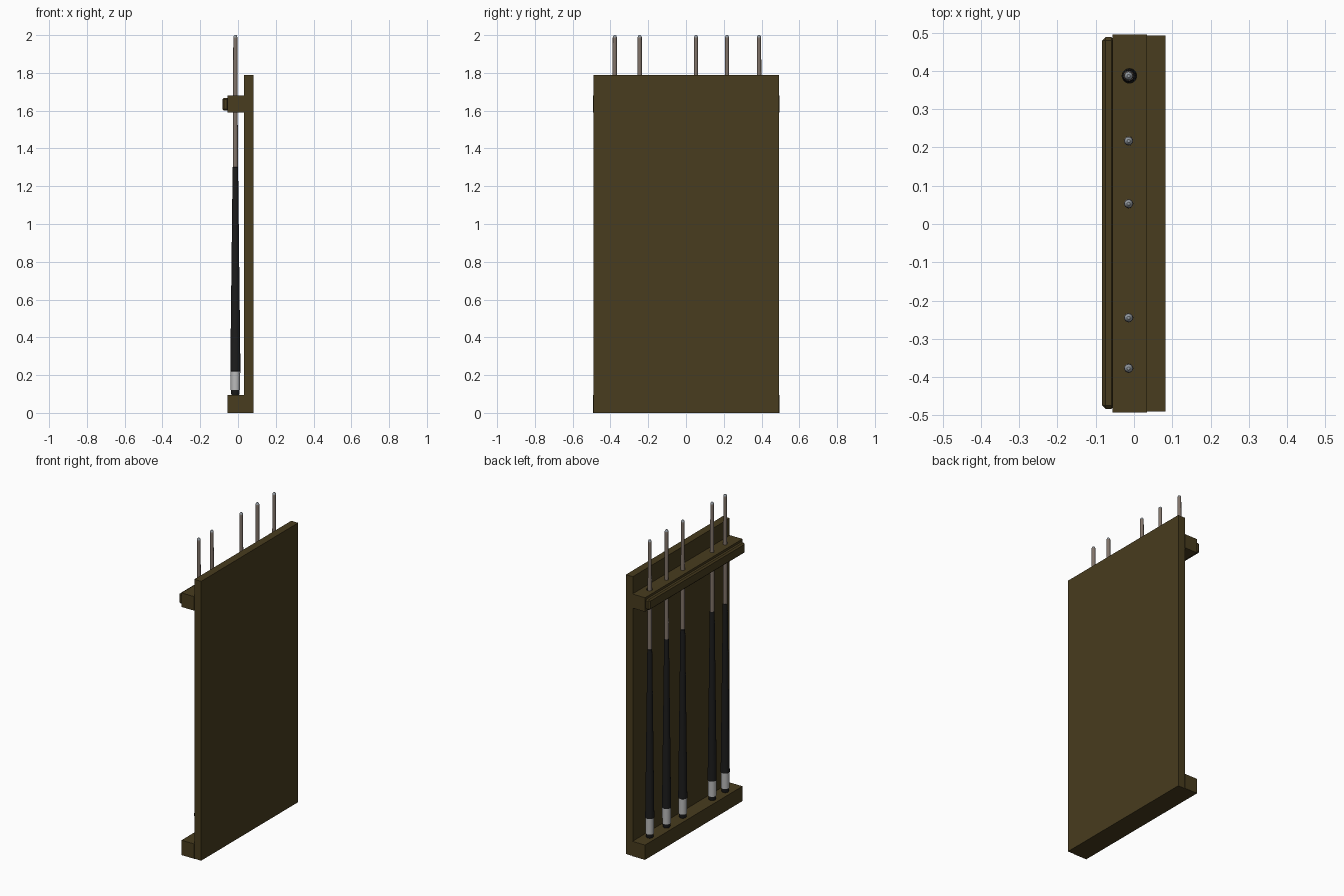
import bpy, bmesh, math

if "Cube" in bpy.data.objects:
    bpy.data.objects.remove(bpy.data.objects["Cube"])


def material(name, rgb):
    m = bpy.data.materials.new(name)
    m.diffuse_color = (*rgb, 1)
    m.use_nodes = True
    m.node_tree.nodes["Principled BSDF"].inputs["Base Color"].default_value = m.diffuse_color
    return m


WOOD = material("dark_wood", (0.065, 0.045, 0.013))
BLACK = material("black_grip", (0.012, 0.012, 0.012))
WHITE = material("pale_ring", (0.5, 0.5, 0.5))
SHAFT = material("shaft_wood", (0.22, 0.175, 0.145))
TIP = material("tip_grey", (0.3, 0.33, 0.36))


def box(name, x, y, z, mat=WOOD, bevel=0):
    bpy.ops.mesh.primitive_cube_add(
        size=1, location=[(a + b) / 2 for a, b in (x, y, z)])
    o = bpy.context.object
    o.name = name
    o.scale = [b - a for a, b in (x, y, z)]
    bpy.ops.object.transform_apply(location=False, rotation=False, scale=True)
    o.data.materials.append(mat)
    if bevel:
        mod = o.modifiers.new("chamfer", 'BEVEL')
        mod.width = bevel
        mod.segments = 1
    return o


def lathe(name, x, y, profile, mats, sides=16):
    """profile rows: radius, height, material index of the band above."""
    bm = bmesh.new()
    rings = []
    for r, z, _ in profile:
        rings.append([bm.verts.new((r * math.cos(2 * math.pi * i / sides),
                                    r * math.sin(2 * math.pi * i / sides), z))
                      for i in range(sides)])
    for k in range(len(rings) - 1):
        a, b = rings[k], rings[k + 1]
        for i in range(sides):
            j = (i + 1) % sides
            f = bm.faces.new((a[i], a[j], b[j], b[i]))
            f.material_index = profile[k][2]
    bm.faces.new(rings[0][::-1]).material_index = profile[0][2]
    bm.faces.new(rings[-1]).material_index = profile[-1][2]
    me = bpy.data.meshes.new(name)
    bm.to_mesh(me)
    bm.free()
    for m in mats:
        me.materials.append(m)
    o = bpy.data.objects.new(name, me)
    bpy.context.collection.objects.link(o)
    o.location = (x, y, 0)
    bpy.ops.object.select_all(action='DESELECT')
    o.select_set(True)
    bpy.context.view_layer.objects.active = o
    bpy.ops.object.shade_smooth_by_angle(angle=math.radians(35))
    return o


# Rack: back board, bottom shelf, upper rail with chamfered front strip
box("back_board", (0.033, 0.082), (-0.49, 0.492), (0, 1.79))
box("bottom_shelf", (-0.056, 0.034), (-0.492, 0.495), (0, 0.095))
rail = box("upper_rail", (-0.056, 0.034), (-0.492, 0.495), (1.59, 1.68))
box("rail_front_strip", (-0.083, -0.05), (-0.483, 0.488), (1.60, 1.668), bevel=0.009)

# Open hole around the end stick
CUE_X = -0.014
bpy.ops.mesh.primitive_cylinder_add(vertices=24, radius=0.019, depth=0.2,
                                    location=(CUE_X + 0.002, 0.387, 1.635))
cutter = bpy.context.object
cutter.name = "rail_hole_cutter"
cutter.hide_render = True
mod = rail.modifiers.new("hole", 'BOOLEAN')
mod.operation = 'DIFFERENCE'
mod.solver = 'EXACT'
mod.object = cutter
bpy.context.view_layer.objects.active = rail
bpy.ops.object.modifier_apply(modifier="hole")
bpy.data.objects.remove(cutter)

# Tapered sticks: rubber foot, pale ring, black grip, wooden shaft, rounded tip
PROFILE = [
    (0.019, 0.093, 0), (0.022, 0.100, 0), (0.023, 0.120, 0),
    (0.025, 0.121, 1), (0.026, 0.220, 1),
    (0.027, 0.221, 0), (0.0145, 1.300, 0),
    (0.0135, 1.301, 2), (0.011, 1.975, 2),
    (0.011, 1.988, 3), (0.0085, 1.996, 3), (0.004, 2.0, 3),
]
for n, y in enumerate((-0.377, -0.245, 0.053, 0.217, 0.387), 1):
    lathe(f"cue_stick_{n}", CUE_X, y, PROFILE, (BLACK, WHITE, SHAFT, TIP))
